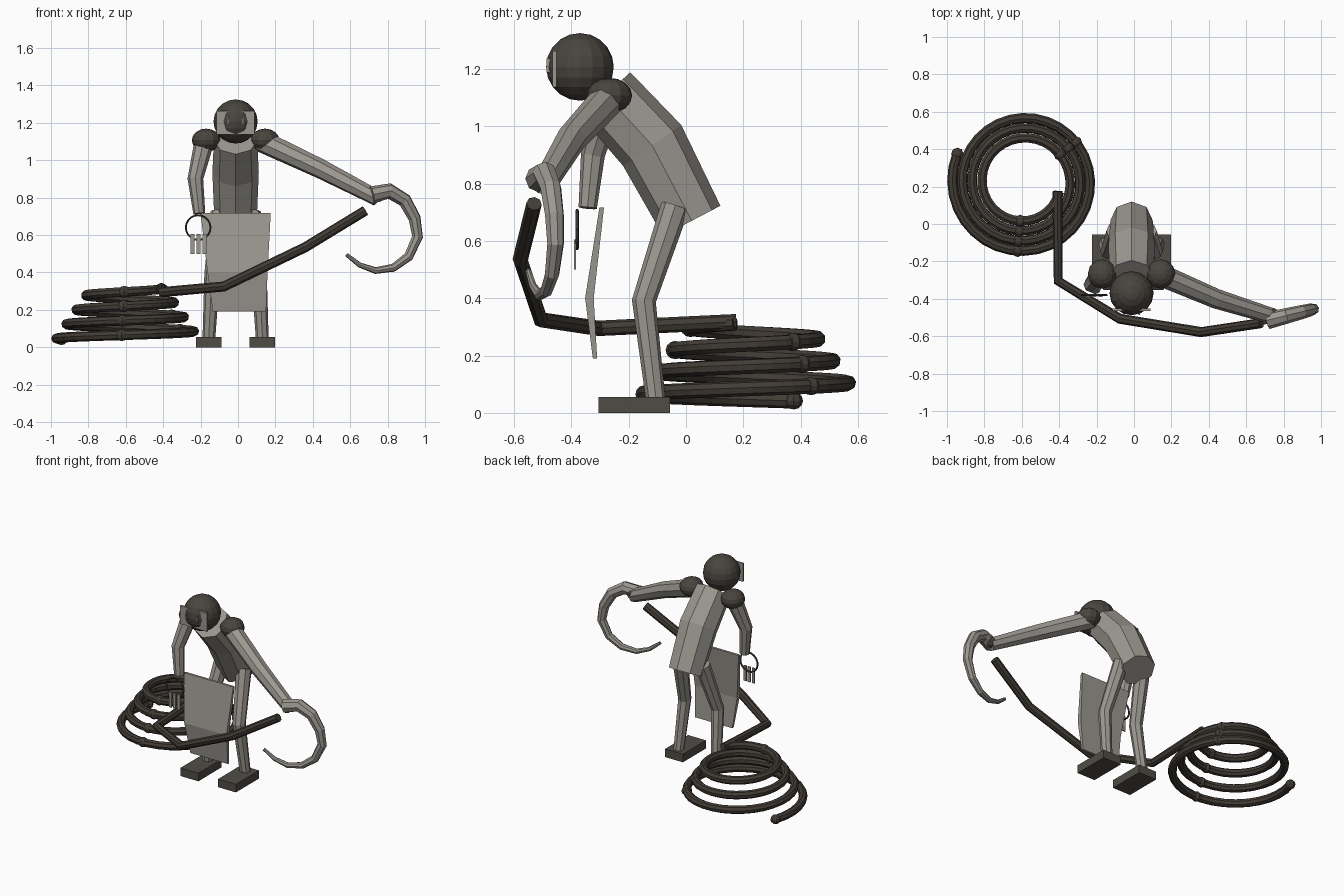
import bpy, bmesh, math
from mathutils import Vector, Matrix

old = bpy.data.objects.get("Cube")
if old:
    bpy.data.objects.remove(old, do_unlink=True)


def material(name, rgb):
    m = bpy.data.materials.new(name)
    m.use_nodes = True
    m.diffuse_color = (*rgb, 1)
    m.node_tree.nodes["Principled BSDF"].inputs["Base Color"].default_value = (*rgb, 1)
    return m


PALE = material("pale grey", (0.33, 0.31, 0.28))
DARK = material("dark brown grey", (0.066, 0.058, 0.048))
HOSE = material("hose brown", (0.054, 0.045, 0.036))
SOLE = material("foot grey", (0.08, 0.073, 0.06))

MID = -0.013  # centre line of the body


def finish(name, bm, mat):
    bmesh.ops.recalc_face_normals(bm, faces=bm.faces)
    mesh = bpy.data.meshes.new(name)
    bm.to_mesh(mesh)
    bm.free()
    mesh.materials.append(mat)
    obj = bpy.data.objects.new(name, mesh)
    bpy.context.collection.objects.link(obj)
    return obj


def tube(name, path, radii, mat, sides=8, ref=(1, 0, 0)):
    """Capped tube along a path; the cross-section frame is carried along it."""
    pts = [Vector(p) for p in path]
    if not isinstance(radii, (list, tuple)):
        radii = [radii] * len(pts)
    bm = bmesh.new()
    rings, u = [], Vector(ref)
    last = len(pts) - 1
    for i, p in enumerate(pts):
        a = (p - pts[i - 1]).normalized() if i else Vector()
        b = (pts[i + 1] - p).normalized() if i < last else Vector()
        t = (a + b).normalized()
        u = (u - t * u.dot(t)).normalized()
        v = t.cross(u)
        ring = []
        for k in range(sides):
            ang = math.tau * k / sides
            ring.append(bm.verts.new(p + radii[i] * (u * math.cos(ang) + v * math.sin(ang))))
        rings.append(ring)
    for lo, hi in zip(rings, rings[1:]):
        for k in range(sides):
            n = (k + 1) % sides
            bm.faces.new((lo[k], lo[n], hi[n], hi[k]))
    bm.faces.new(rings[0])
    bm.faces.new(rings[-1])
    return finish(name, bm, mat)


def ball(name, centre, size, mat, seg=16, rows=10):
    bm = bmesh.new()
    bmesh.ops.create_uvsphere(bm, u_segments=seg, v_segments=rows, radius=1,
                              matrix=Matrix.Translation(centre) @ Matrix.Diagonal((*size, 1)))
    return finish(name, bm, mat)


def box(name, centre, size, mat):
    bm = bmesh.new()
    bmesh.ops.create_cube(bm, size=1,
                          matrix=Matrix.Translation(centre) @ Matrix.Diagonal((*size, 1)))
    return finish(name, bm, mat)


# Stooped body and head
tube("torso", [(MID, 0.02, 0.67), (MID, -0.118, 0.933), (MID, -0.28, 1.11)],
     [0.113, 0.124, 0.116], PALE)
ball("head", (MID, -0.37, 1.207), (0.118, 0.118, 0.118), DARK)

# Face plate with the head bulging through it, and two small eye slats
box("face_plate", (MID, -0.459, 1.2), (0.205, 0.014, 0.125), PALE)
for side, s in (("left", 1), ("right", -1)):
    box(side + "_eye_slat", (MID + s * 0.042, -0.478, 1.212), (0.008, 0.018, 0.05), PALE)

# Shoulders, legs and feet
for side, s in (("left", 1), ("right", -1)):
    ball(side + "_shoulder", (MID + s * 0.157, -0.267, 1.107), (0.077, 0.079, 0.062), DARK, 12, 8)
    tube(side + "_leg", [(MID + s * 0.085, -0.038, 0.72), (MID + s * 0.125, -0.147, 0.39),
                         (MID + s * 0.143, -0.105, 0.04)], [0.05, 0.042, 0.034], PALE)
    box(side + "_foot", (MID + s * 0.143, -0.18, 0.028), (0.136, 0.25, 0.056), SOLE)

# Long left arm ending in a big tapering hook
tube("left_arm", [(0.13, -0.267, 1.1), (0.44, -0.4, 0.955), (0.745, -0.495, 0.797)],
     [0.06, 0.053, 0.043], PALE, ref=(0, 0, 1))
hook = [(0.715, 0.815), (0.81, 0.835), (0.892, 0.785), (0.944, 0.69), (0.96, 0.59),
        (0.912, 0.485), (0.83, 0.425), (0.735, 0.41), (0.65, 0.44), (0.58, 0.495)]
tube("hook", [(x, -0.455 - 0.25 * (0.96 - x), z) for x, z in hook],
     [0.046 - 0.004 * i for i in range(len(hook))], PALE, ref=(0, 1, 0))
ball("left_wrist", (0.745, -0.485, 0.81), (0.035, 0.035, 0.035), DARK, 8, 6)

# Right arm holding a ring of keys
tube("right_arm", [(-0.18, -0.267, 1.1), (-0.228, -0.325, 0.9), (-0.207, -0.343, 0.715)],
     [0.053, 0.042, 0.032], PALE)
ring = [(-0.213 + 0.066 * math.cos(math.tau * k / 20), -0.38,
         0.64 + 0.066 * math.sin(math.tau * k / 20)) for k in range(21)]
tube("key_ring", ring, 0.006, DARK, 6, ref=(0, 1, 0))
for i in range(3):
    box("key_%d" % (i + 1), (-0.243 + 0.032 * i, -0.387, 0.552), (0.02, 0.008, 0.105), PALE)

# Bent apron: rows of left x, right x, front y, back y, height
rows = [(-0.2, 0.175, -0.302, -0.286, 0.717),
        (-0.163, 0.158, -0.352, -0.322, 0.4),
        (-0.135, 0.15, -0.325, -0.31, 0.19)]
bm = bmesh.new()
loops = [[bm.verts.new(c) for c in ((l, f, z), (r, f, z), (r, b, z), (l, b, z))]
         for l, r, f, b, z in rows]
for hi, lo in zip(loops, loops[1:]):
    for k in range(4):
        bm.faces.new((hi[k], hi[(k + 1) % 4], lo[(k + 1) % 4], lo[k]))
bm.faces.new(loops[0])
bm.faces.new(loops[-1])
finish("apron", bm, PALE)


# Coiled hose rising and tightening to its loose end
def coil(turns):
    ang = math.radians(157) + math.tau * turns
    rad = 0.385 - 0.053 * turns
    return (-0.59 + rad * math.cos(ang), 0.225 + rad * math.sin(ang), 0.042 + 0.077 * turns)


TURNS = 3.52
steps = 112
tube("hose_coil", [coil(TURNS * i / steps) for i in range(steps + 1)], 0.027, HOSE, ref=(0, 0, 1))
tube("hose_lead", [(-0.41, 0.175, 0.318), (-0.405, -0.305, 0.295), (-0.075, -0.507, 0.325),
                   (0.36, -0.578, 0.535), (0.68, -0.53, 0.73)], 0.027, HOSE, ref=(0, 0, 1))

# Knobs along the coil, two on each turn
ball("hose_end_knob", coil(0), (0.033, 0.033, 0.03), HOSE, 8, 6)
for turn in range(4):
    for label, offset in (("front", 0.3), ("back", 0.667)):
        if turn + offset < TURNS:
            ball("%s_knob_%d" % (label, turn + 1), coil(turn + offset),
                 (0.034, 0.034, 0.032), HOSE, 8, 6)
